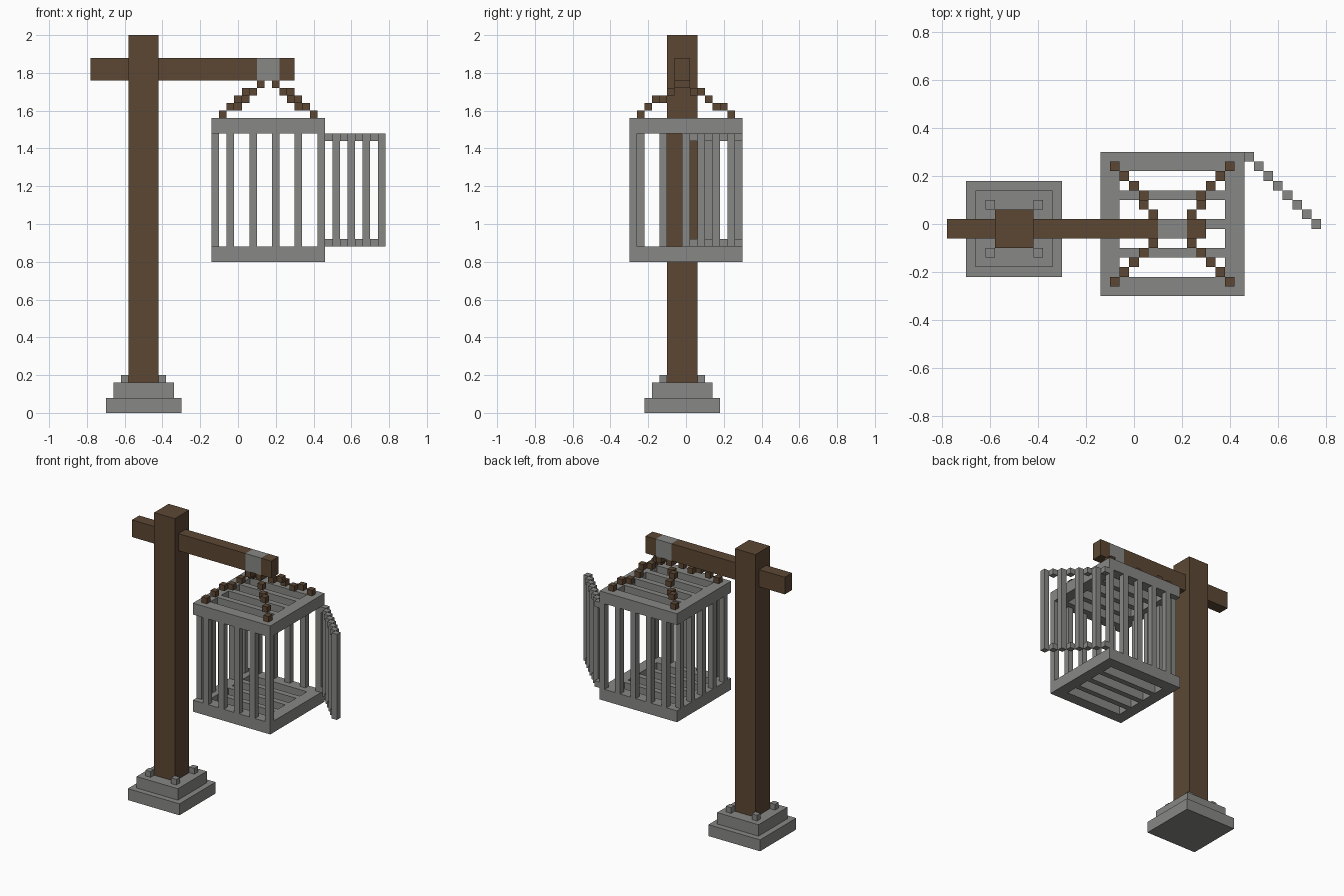
import bpy
import bmesh
from mathutils import Matrix, Vector

if "Cube" in bpy.data.objects:
    bpy.data.objects.remove(bpy.data.objects["Cube"], do_unlink=True)

U = 0.04  # block size everything snaps to


def material(name, rgb):
    m = bpy.data.materials.new(name)
    m.use_nodes = True
    m.diffuse_color = (*rgb, 1)
    bsdf = m.node_tree.nodes["Principled BSDF"]
    bsdf.inputs["Base Color"].default_value = (*rgb, 1)
    bsdf.inputs["Roughness"].default_value = 0.9
    return m


WOOD = material("dark wood brown", (0.107, 0.064, 0.034))
IRON = material("iron grey", (0.245, 0.245, 0.238))


def box(x0, x1, y0, y1, z0, z1):
    return Vector((x0, y0, z0)), Vector((x1, y1, z1))


def block(x, y, z, height=U):
    """One-unit square block with its lowest corner at x, y, z."""
    return box(x, x + U, y, y + U, z, z + height)


def build(name, mat, boxes):
    """Join a list of boxes into one named object."""
    bm = bmesh.new()
    for lo, hi in boxes:
        mtx = Matrix.Translation((lo + hi) / 2) @ Matrix.Diagonal((*(hi - lo), 1))
        bmesh.ops.create_cube(bm, size=1, matrix=mtx)
    me = bpy.data.meshes.new(name)
    bm.to_mesh(me)
    bm.free()
    me.materials.append(mat)
    ob = bpy.data.objects.new(name, me)
    bpy.context.collection.objects.link(ob)
    return ob


# Stepped footing with four corner bolts
PX, PY = -0.50, -0.02
build("footing_lower", IRON, [box(PX - .20, PX + .20, PY - .20, PY + .20, 0, .08)])
build("footing_upper", IRON, [box(PX - .16, PX + .16, PY - .16, PY + .16, .08, .16)])
build("footing_bolts", IRON, [block(PX + sx * .10 - U / 2, PY + sy * .10 - U / 2, .16)
                              for sx in (-1, 1) for sy in (-1, 1)])

# Post and cross beam with an iron band
build("post", WOOD, [box(PX - .08, PX + .08, PY - .08, PY + .08, .16, 2.0)])
for name, mat, x0, x1 in (("beam", WOOD, -.78, .10),
                          ("beam_band", IRON, .10, .22),
                          ("beam_end", WOOD, .22, .30)):
    build(name, mat, [box(x0, x1, -.06, .02, 1.76, 1.88)])

# Cage floor and roof: a rim with three slats
X0, X1, Y0, Y1 = -.14, .46, -.30, .30
RIM = .08


def grate(name, z0, z1):
    parts = [box(X0, X1, Y0, Y0 + RIM, z0, z1),
             box(X0, X1, Y1 - RIM, Y1, z0, z1),
             box(X0, X0 + RIM, Y0 + RIM, Y1 - RIM, z0, z1),
             box(X1 - RIM, X1, Y0 + RIM, Y1 - RIM, z0, z1)]
    parts += [box(X0 + RIM, X1 - RIM, y - U / 2, y + U / 2, z0, z1)
              for y in (-.12, 0, .12)]
    build(name, IRON, parts)


grate("cage_floor", .80, .88)
grate("cage_roof", 1.48, 1.56)

# Upright bars on three sides; the fourth side is the open doorway
H = 1.48 - .88
for name, y in (("front_bars", Y0), ("back_bars", Y1 - U)):
    build(name, IRON, [block(X0 + U * i, y, .88, H) for i in range(2, 15, 3)])
build("side_bars", IRON, [block(X0, Y0 + U * i, .88, H) for i in range(1, 14, 3)])

# Open door: stair-stepped rails with a bar at every second step
steps = [(X1 + U * i, Y1 - U * (i + 1)) for i in range(8)]
door = []
for i, (x, y) in enumerate(steps):
    if i % 2:
        door.append(block(x, y, .88, H))
    else:
        door += [block(x, y, .88), block(x, y, 1.44)]
build("open_door", IRON, door)

# Chains from the roof corners up to the band, mirrored about its centre
CX = .16
back = [(-.10, .22, 1.56), (-.06, .18, 1.60), (-.02, .14, 1.60), (.02, .10, 1.64),
        (.02, .06, 1.68), (.06, .02, 1.68), (.10, -.02, 1.72)]
front = [(-.10, -.26, 1.56), (-.06, -.22, 1.60), (-.02, -.18, 1.64),
         (.02, -.14, 1.64), (.06, -.10, 1.68), (.10, -.06, 1.72)]
for name, links in (("back", back), ("front", front)):
    build(name + "_right_chain", WOOD, [block(*p) for p in links])
    build(name + "_left_chain", WOOD, [block(2 * CX - x - U, y, z) for x, y, z in links])
